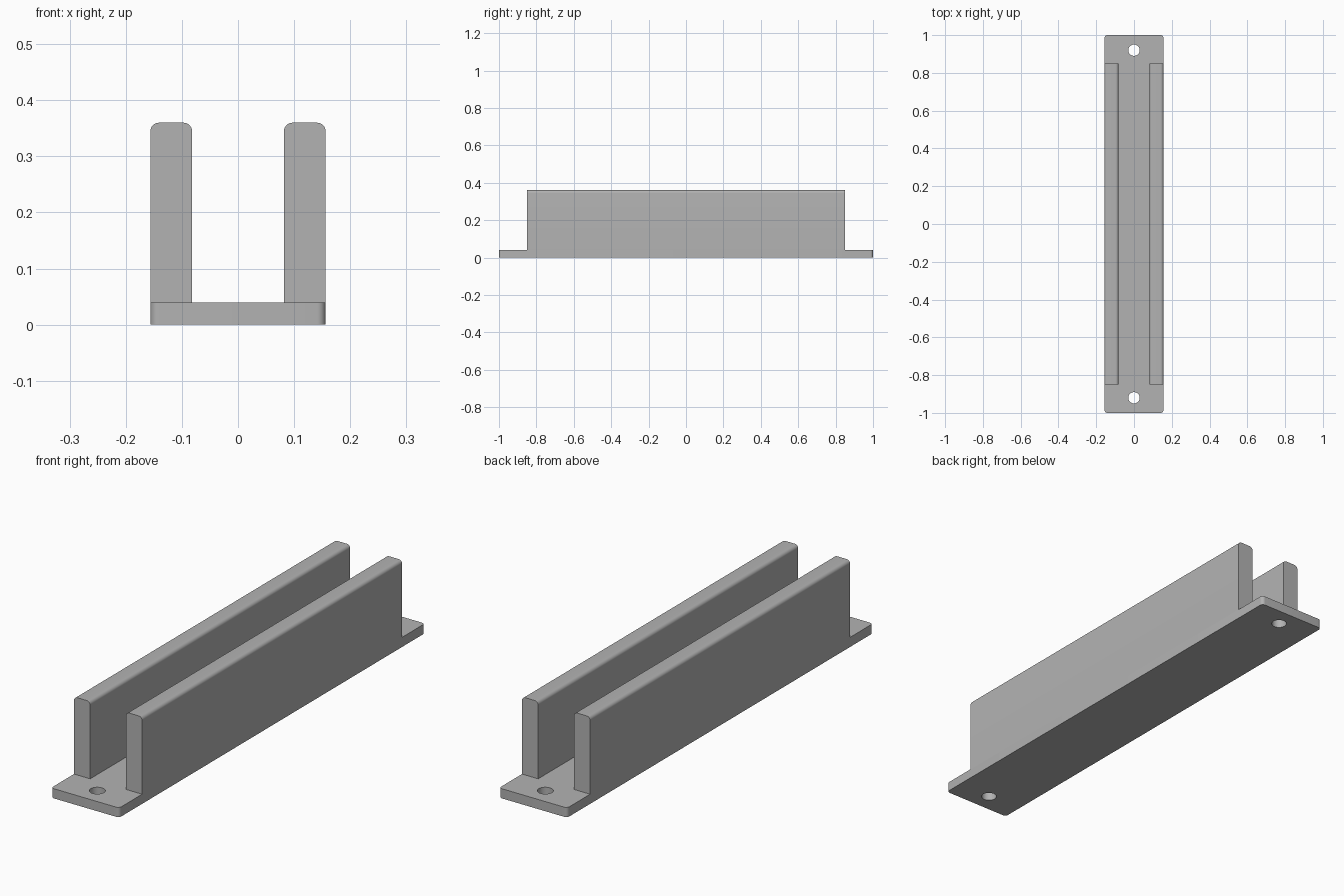
import bpy
from math import sin, cos, pi, radians

cube = bpy.data.objects.get("Cube")
if cube:
    bpy.data.objects.remove(cube, do_unlink=True)

HALF_WIDTH, INNER = 0.156, 0.082
BASE_TOP, RAIL_TOP = 0.04, 0.36
RAIL_HALF, HOLE_Y, HOLE_R = 0.85, 0.92, 0.03
FILLET = 0.015

grey = bpy.data.materials.new("plain grey")
grey.use_nodes = True
grey.diffuse_color = (0.45, 0.45, 0.45, 1)
grey.node_tree.nodes["Principled BSDF"].inputs["Base Color"].default_value = grey.diffuse_color


def arc(cx, cy, r, start, end, steps):
    angles = [radians(start + (end - start) * i / steps) for i in range(steps + 1)]
    return [(cx + r * cos(a), cy + r * sin(a)) for a in angles]


def prism(name, outlines, depth, location, rotation=(0, 0, 0)):
    """Extrude closed outlines; inner outlines become holes."""
    curve = bpy.data.curves.new(name, "CURVE")
    curve.dimensions = "2D"
    curve.fill_mode = "BOTH"
    curve.extrude = depth / 2
    for points in outlines:
        spline = curve.splines.new("POLY")
        spline.points.add(len(points) - 1)
        for p, (x, y) in zip(spline.points, points):
            p.co = (x, y, 0, 1)
        spline.use_cyclic_u = True
    obj = bpy.data.objects.new(name, curve)
    obj.location, obj.rotation_euler = location, rotation
    bpy.context.collection.objects.link(obj)
    bpy.ops.object.select_all(action="DESELECT")
    obj.select_set(True)
    bpy.context.view_layer.objects.active = obj
    bpy.ops.object.convert(target="MESH")
    obj = bpy.context.object
    # Weld the caps to the walls
    bpy.ops.object.mode_set(mode="EDIT")
    bpy.ops.mesh.select_all(action="SELECT")
    bpy.ops.mesh.remove_doubles(threshold=0.0001)
    bpy.ops.mesh.normals_make_consistent(inside=False)
    bpy.ops.object.mode_set(mode="OBJECT")
    obj.data.materials.clear()
    obj.data.materials.append(grey)
    bpy.ops.object.shade_smooth_by_angle(angle=radians(30))
    return obj


# Base plate with rounded corners and two screw holes
cx, cy = HALF_WIDTH - FILLET, 1 - FILLET
plate = (arc(cx, cy, FILLET, 0, 90, 8) + arc(-cx, cy, FILLET, 90, 180, 8)
         + arc(-cx, -cy, FILLET, 180, 270, 8) + arc(cx, -cy, FILLET, 270, 360, 8))
holes = [arc(0, s * HOLE_Y, HOLE_R, 0, 360, 48)[:-1] for s in (-1, 1)]
prism("base_plate", [plate] + holes, BASE_TOP, (0, 0, BASE_TOP / 2))

# Upright rails with rounded top edges
half, height = (HALF_WIDTH - INNER) / 2, RAIL_TOP - BASE_TOP
rail = ([(-half, 0), (half, 0)]
        + arc(half - FILLET, height - FILLET, FILLET, 0, 90, 8)
        + arc(FILLET - half, height - FILLET, FILLET, 90, 180, 8))
for name, side in (("left_rail", 1), ("right_rail", -1)):
    prism(name, [rail], 2 * RAIL_HALF,
          (side * (HALF_WIDTH + INNER) / 2, 0, BASE_TOP), (pi / 2, 0, 0))
